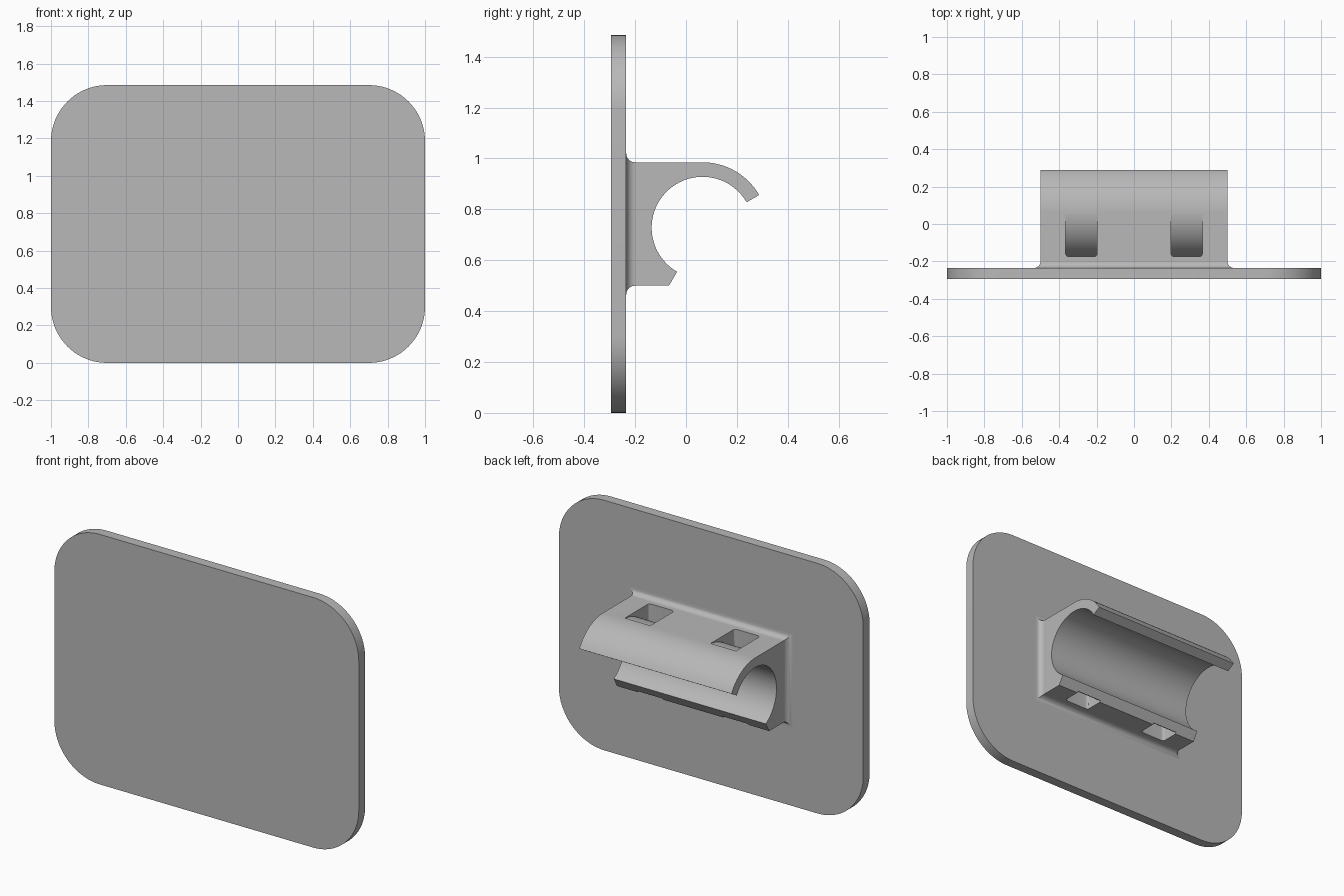
import bpy, bmesh
from math import sin, cos, pi, radians, acos, degrees

if "Cube" in bpy.data.objects:
    bpy.data.objects.remove(bpy.data.objects["Cube"])

# Single plain grey
grey = bpy.data.materials.new("light grey plastic")
grey.use_nodes = True
grey.diffuse_color = (0.48, 0.48, 0.48, 1)
grey.node_tree.nodes["Principled BSDF"].inputs["Base Color"].default_value = grey.diffuse_color

PLATE_H, PLATE_FRONT, PLATE_BACK = 1.485, -0.295, -0.235
CY, CZ = 0.065, 0.728            # centre of the gripped tube
R_IN, R_OUT = 0.2, 0.257         # clip inside and outside radius
TOP, BOTTOM, HALF_W = CZ + R_OUT, 0.5, 0.5
FILLET = 0.035


def arc(cx, cy, r, start, end, n):
    angles = [radians(start + (end - start) * i / n) for i in range(n + 1)]
    return [(cx + r * cos(a), cy + r * sin(a)) for a in angles]


def finish(bm, name):
    bmesh.ops.recalc_face_normals(bm, faces=bm.faces)
    mesh = bpy.data.meshes.new(name)
    bm.to_mesh(mesh)
    bm.free()
    mesh.materials.append(grey)
    obj = bpy.data.objects.new(name, mesh)
    bpy.context.collection.objects.link(obj)
    return obj


def smooth(obj):
    bpy.ops.object.select_all(action='DESELECT')
    obj.select_set(True)
    bpy.context.view_layer.objects.active = obj
    bpy.ops.object.shade_smooth_by_angle(angle=radians(30))


def extrude(points, vector):
    """Solid made by sweeping a flat outline along a vector."""
    bm = bmesh.new()
    face = bm.faces.new([bm.verts.new(p) for p in points])
    out = bmesh.ops.extrude_face_region(bm, geom=[face], use_keep_orig=True)
    moved = [g for g in out["geom"] if isinstance(g, bmesh.types.BMVert)]
    bmesh.ops.translate(bm, verts=moved, vec=vector)
    bmesh.ops.recalc_face_normals(bm, faces=bm.faces)
    return bm


# Backing plate with rounded corners
r = 0.3
outline = []
for cx, cz, start in ((1 - r, PLATE_H - r, 0), (r - 1, PLATE_H - r, 90),
                      (r - 1, r, 180), (1 - r, r, 270)):
    outline += arc(cx, cz, r, start, start + 90, 20)
plate = finish(extrude([(x, PLATE_FRONT, z) for x, z in outline],
                       (0, PLATE_BACK - PLATE_FRONT, 0)), "backing_plate")
smooth(plate)

# Tube clip: open jaw profile swept across the width
root = PLATE_BACK + FILLET
profile = [(root, BOTTOM), (-0.067, BOTTOM)]
profile += arc(CY, CZ, R_IN, 240, 30, 48)
profile += arc(CY, CZ, R_OUT, 30, 90, 16)
profile += [(root, TOP)]
clip = finish(extrude([(-HALF_W, y, z) for y, z in profile], (2 * HALF_W, 0, 0)), "tube_clip")

# Strap pockets: straight back wall, floor curving around the tube
SLOT_BACK, SLOT_IN, SLOT_OUT = -0.175, 0.198, 0.365
r_floor = 0.254
stop = degrees(acos((SLOT_BACK - CY) / r_floor))
floor = arc(CY, CZ, r_floor, 93, stop, 16)
pocket = [(SLOT_BACK, TOP + 0.1), (floor[0][0], TOP + 0.1)] + floor
cutters = []
for side in (-1, 1):
    for flip in (-1, 1):
        pts = [(side * SLOT_IN, y, CZ + flip * (z - CZ)) for y, z in pocket]
        bm = extrude(pts, (side * (SLOT_OUT - SLOT_IN), 0, 0))
        corners = [e for e in bm.edges
                   if all(abs(v.co.y - SLOT_BACK) < 1e-4 for v in e.verts)
                   and abs(e.verts[0].co.x - e.verts[1].co.x) < 1e-4]
        bmesh.ops.bevel(bm, geom=corners, offset=0.02, segments=4,
                        profile=0.5, affect='EDGES')
        cutters.append(finish(bm, "pocket_cutter"))

for cutter in cutters:
    cutter.hide_render = True
    mod = clip.modifiers.new("pocket", 'BOOLEAN')
    mod.operation, mod.solver, mod.object = 'DIFFERENCE', 'EXACT', cutter
bpy.context.view_layer.objects.active = clip
for mod in list(clip.modifiers):
    bpy.ops.object.modifier_apply(modifier=mod.name)
for cutter in cutters:
    bpy.data.objects.remove(cutter)
smooth(clip)

# Mitred fillet where the clip meets the plate
bm = bmesh.new()
rings = []
steps = 8
for i in range(steps + 1):
    a = pi / 2 * i / steps
    grow = FILLET * (1 - cos(a))
    y = root - FILLET * sin(a)
    x, lo, hi = HALF_W + grow, BOTTOM - grow, TOP + grow
    rings.append([bm.verts.new(p) for p in
                  ((-x, y, lo), (x, y, lo), (x, y, hi), (-x, y, hi))])
for a, b in zip(rings, rings[1:]):
    for i in range(4):
        j = (i + 1) % 4
        bm.faces.new((a[i], a[j], b[j], b[i]))
smooth(finish(bm, "clip_fillet"))
